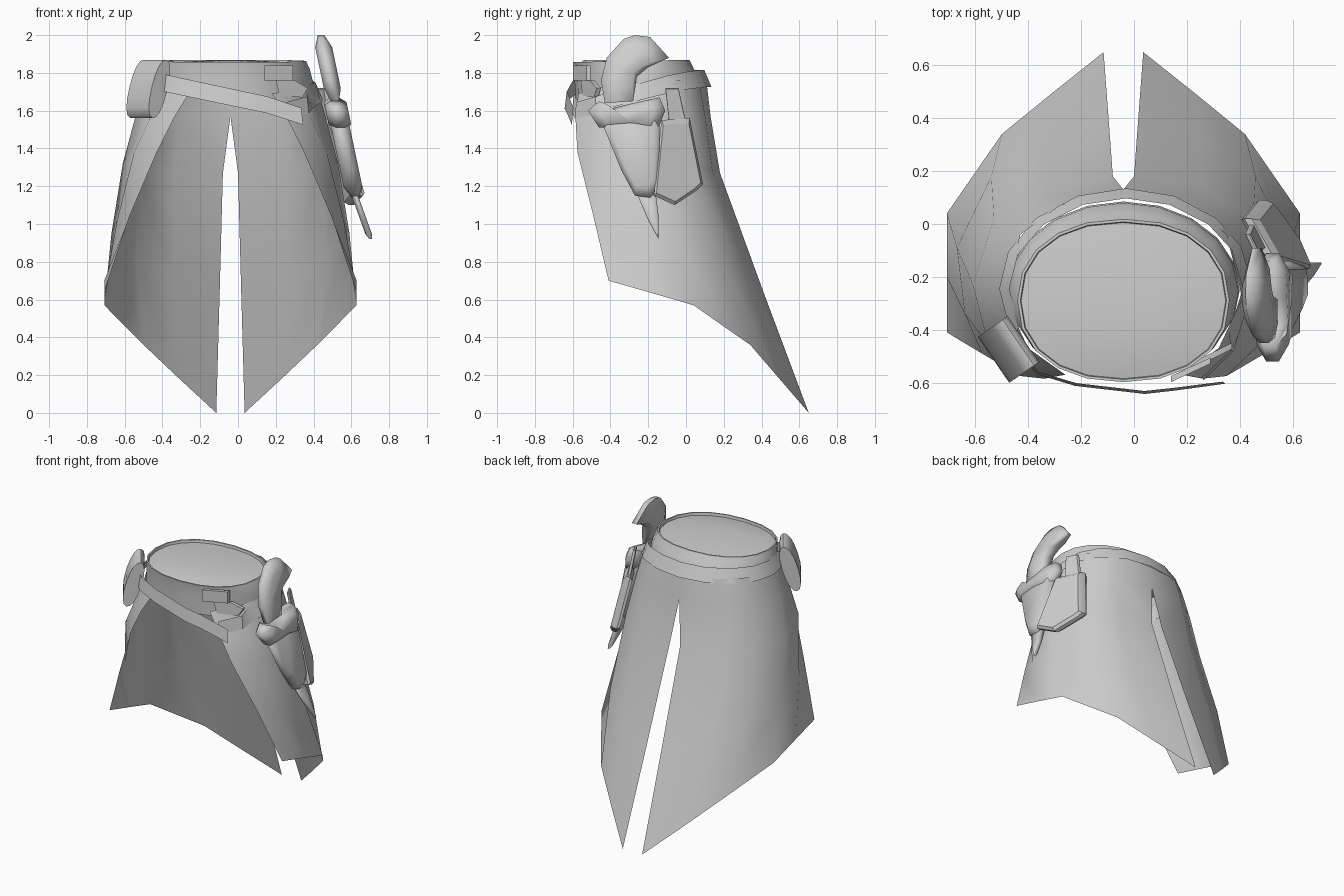
import bpy, bmesh, math
from mathutils import Vector

if "Cube" in bpy.data.objects:
    bpy.data.objects.remove(bpy.data.objects["Cube"])

grey = bpy.data.materials.new("light_grey")
grey.diffuse_color = (0.62, 0.62, 0.62, 1)
grey.use_nodes = True
grey.node_tree.nodes["Principled BSDF"].inputs["Base Color"].default_value = grey.diffuse_color


def finish(name, bm, angle=40):
    """Turn a bmesh into a shaded object."""
    bmesh.ops.remove_doubles(bm, verts=bm.verts, dist=1e-4)
    bmesh.ops.recalc_face_normals(bm, faces=bm.faces)
    me = bpy.data.meshes.new(name)
    bm.to_mesh(me)
    bm.free()
    ob = bpy.data.objects.new(name, me)
    bpy.context.collection.objects.link(ob)
    me.materials.append(grey)
    bpy.ops.object.select_all(action="DESELECT")
    ob.select_set(True)
    bpy.context.view_layer.objects.active = ob
    bpy.ops.object.shade_smooth_by_angle(angle=math.radians(angle))
    return ob


def loft(bm, rows, closed=False, caps=False):
    """Skin rows of points with quads."""
    vs = [[bm.verts.new(p) for p in r] for r in rows]
    n = len(rows[0])
    for a, b in zip(vs, vs[1:]):
        for i in range(n if closed else n - 1):
            j = (i + 1) % n
            bm.faces.new((a[i], a[j], b[j], b[i]))
    if caps:
        bm.faces.new(vs[0])
        bm.faces.new(vs[-1])


def power(v, e):
    return math.copysign(abs(v) ** e, v)


def oval(cy, a, b, e, z, slope_x=0, slope_y=0, n=20):
    """Waist section: oval of squareness e on a tilted plane."""
    pts = []
    for i in range(n):
        t = 2 * math.pi * i / n
        x, y = -.04 + a * power(math.cos(t), e), cy + b * power(math.sin(t), e)
        pts.append((x, y, z + slope_x * x + slope_y * (y + .29)))
    return pts


# Skirt: open at the front, split at the back, halves mirrored about x = -0.04
half = [
    [(.22, -.57, 1.69), (.36, -.47, 1.72), (.45, -.28, 1.75), (.39, -.04, 1.76), (.24, .07, 1.75), (0, .11, 1.74)],
    [(.30, -.585, 1.56), (.42, -.48, 1.57), (.50, -.27, 1.58), (.43, -.01, 1.58), (.27, .10, 1.58), (0, .13, 1.57)],
    [(.39, -.575, 1.38), (.51, -.46, 1.38), (.57, -.23, 1.32), (.49, .02, 1.30), (.30, .14, 1.28), (.04, .18, 1.27)],
    [(.535, -.49, 1.04), (.60, -.34, 1.02), (.63, -.09, .95), (.50, .18, .83), (.30, .32, .73), (.057, .41, .64)],
    [(.668, -.41, .70), (.668, -.20, .64), (.668, .04, .57), (.46, .34, .36), (.27, .495, .18), (.075, .65, 0)],
]
bm = bmesh.new()
for s in (-1, 1):
    loft(bm, [[(-.04 + s * x, y, z) for x, y, z in r] for r in half])
finish("skirt", bm, 60)

# Waist: bulging wall with a thin rim and a gently domed top
bm = bmesh.new()
loft(bm, [oval(-.25, .44, .335, 1, 1.66, -.1),
          oval(-.255, .435, .335, 1, 1.76),
          oval(-.275, .42, .318, .95, 1.82),
          oval(-.29, .40, .308, .9, 1.863, 0, .02),
          oval(-.29, .39, .298, .9, 1.863, 0, .02),
          oval(-.29, .387, .295, .9, 1.845, 0, .02),
          oval(-.29, .28, .21, .95, 1.858),
          oval(-.29, .15, .11, 1, 1.864),
          oval(-.29, .05, .04, 1, 1.866)], closed=True)
bm.verts.ensure_lookup_table()
bm.faces.new(bm.verts[-20:])
finish("waist", bm, 50)

# Belt: flared band around the waist with its end crossing the front diagonally
path = [(-28, 1.655), (0, 1.70), (25, 1.74), (45, 1.76), (68, 1.77), (90, 1.77), (112, 1.77),
        (135, 1.77), (158, 1.77), (180, 1.77), (203, 1.768)]
mid = [(.26, -.585, 1.60), (.37, -.48, 1.63)]
mid += [(-.03 + .46 * math.cos(math.radians(a)), -.245 + .36 * math.sin(math.radians(a)), z) for a, z in path]
mid += [(-.45, -.475, 1.76), (-.36, -.565, 1.74), (-.22, -.607, 1.71), (.04, -.637, 1.655),
        (.15, -.625, 1.632), (.34, -.60, 1.57)]
rows = []
for h, f in ((.045, -.018), (-.045, .02)):
    row = []
    for x, y, z in mid:
        k = f if y > -.45 else f * .3
        d = Vector((x + .03, y + .24, 0)).normalized() * k
        row.append((x + d.x, y + d.y, z + h))
    rows.append(row)
bm = bmesh.new()
loft(bm, rows)
finish("belt", bm, 30)

# Padded pouch: oval section swept along the waist, leaning outwards at the bottom
axis = Vector((.12, -.175, 0)).normalized()
out = Vector((-.82, -.57, 0))
lean = (Vector((0, 0, 1)) - out * .30).normalized()
flat = axis.cross(lean)
centre = Vector((-.475, -.475, 1.715))
rows = []
for w in (-.105, .105):
    ts = [2 * math.pi * i / 16 for i in range(16)]
    rows.append([centre + axis * w + lean * (.16 * power(math.sin(t), .9))
                 + flat * (.05 * power(math.cos(t), .9)) for t in ts])
bm = bmesh.new()
loft(bm, rows, closed=True, caps=True)
finish("left_pouch", bm, 50)


def slab(name, pts, x_of, thick, inset=.7, angle=50):
    """Padded plate on the hip: outline in (y, z), edges drawn in."""
    cy = sum(p[0] for p in pts) / len(pts)
    cz = sum(p[1] for p in pts) / len(pts)
    rows = []
    for off, s in ((-.5, inset), (-.2, 1), (.2, 1), (.5, inset)):
        row = []
        for y, z in pts:
            u, v = cy + (y - cy) * s, cz + (z - cz) * s
            row.append((x_of(u, v) + off * thick, u, v))
        rows.append(row)
    b = bmesh.new()
    loft(b, rows, closed=True, caps=True)
    return finish(name, b, angle)


def hip(y, z):
    return .44 + (2 - z) * .21 + max(0, 1.15 - z) * .15


def back_hip(y, z):
    return .47 + (1.56 - z) * .27 - (y + .05) * .55


# Side pouch, its loop, and the sheathed knife
slab("side_pouch", [(-.13, 1.55), (.02, 1.56), (.09, 1.21), (.06, 1.18), (-.06, 1.10), (-.17, 1.15)],
     back_hip, .07, .9, 25)
slab("pouch_loop", [(-.11, 1.72), (-.04, 1.72), (.0, 1.54), (-.09, 1.54)],
     lambda y, z: .43 + (1.74 - z) * .2 - (y + .05) * .5, .02, .95, 25)
slab("knife_handle", [(-.43, 1.64), (-.45, 1.76), (-.42, 1.88), (-.33, 1.98), (-.27, 2.0), (-.19, 1.99),
                      (-.09, 1.88), (-.20, 1.83), (-.26, 1.78), (-.28, 1.65)], hip, .09, .6, 75)
slab("knife_guard", [(-.52, 1.60), (-.46, 1.65), (-.40, 1.61), (-.28, 1.64), (-.14, 1.67), (-.11, 1.60),
                     (-.15, 1.50), (-.28, 1.52), (-.46, 1.51)], hip, .12, .7, 75)
slab("sheath", [(-.46, 1.57), (-.30, 1.60), (-.14, 1.60), (-.14, 1.19), (-.19, 1.14), (-.27, 1.15),
                (-.34, 1.28)], hip, .10, .75, 75)
slab("sheath_tip", [(-.26, 1.16), (-.16, 1.16), (-.145, 1.04), (-.145, .92), (-.20, 1.02)], hip, .035, .8, 75)

# Buckle plate and hanging strap end at the front
plates = [("buckle", [(.14, 1.84), (.29, 1.84), (.29, 1.76), (.14, 1.76)], -.59),
          ("strap_end", [(.20, 1.76), (.30, 1.76), (.37, 1.72), (.34, 1.67), (.22, 1.68)], -.575)]
for name, pts, y0 in plates:
    bm = bmesh.new()
    loft(bm, [[(x, y0 + d + max(0, x - .15) * .5, z) for x, z in pts] for d in (-.008, .015)],
         closed=True, caps=True)
    finish(name, bm, 30)
